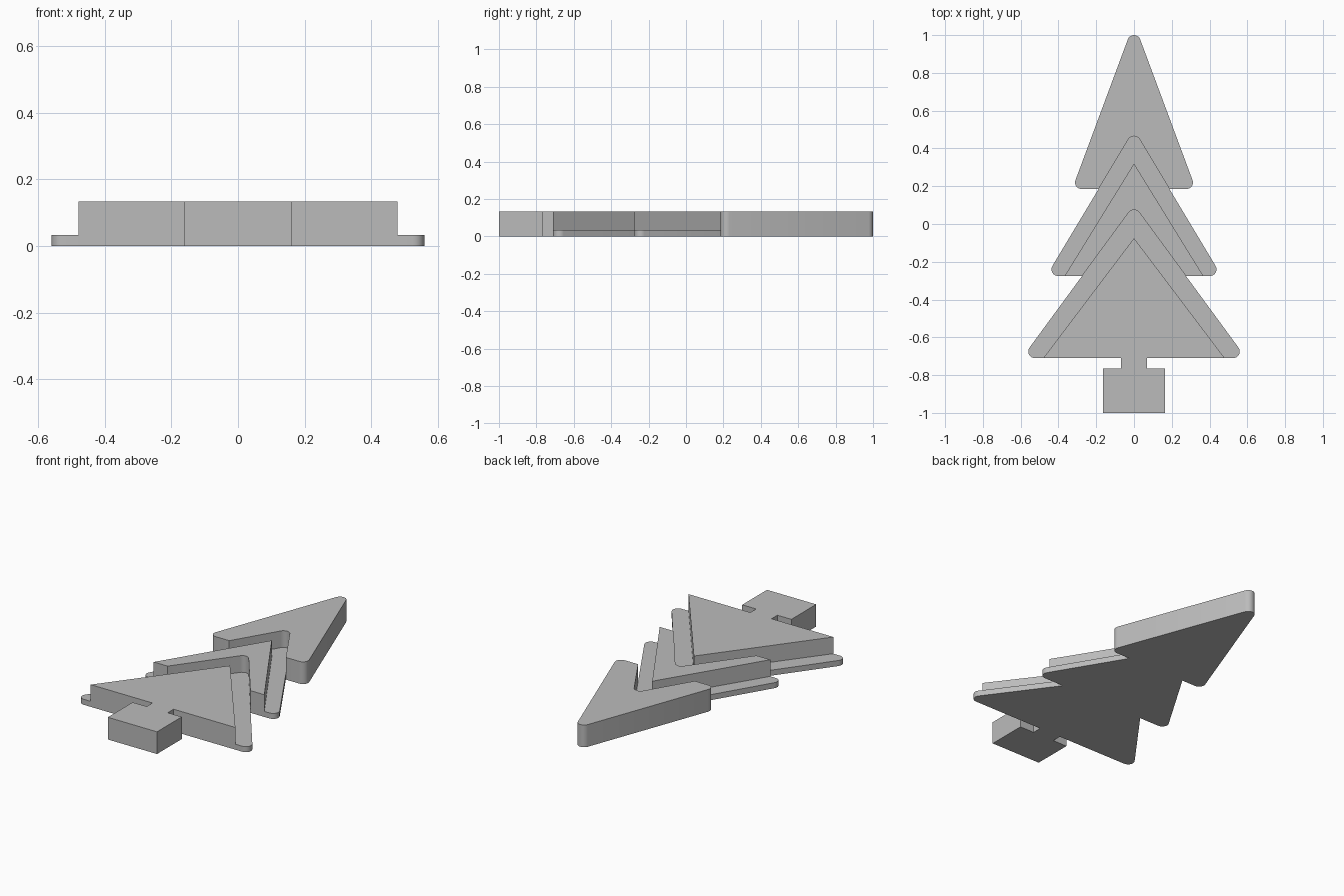
import bpy, bmesh
from math import atan2, pi, cos, sin

cube = bpy.data.objects.get("Cube")
if cube:
    bpy.data.objects.remove(cube, do_unlink=True)

LOW, HIGH, R = 0.033, 0.133, 0.035

grey = bpy.data.materials.new("plain_grey")
grey.use_nodes = True
grey.diffuse_color = (0.5, 0.5, 0.5, 1)
grey.node_tree.nodes["Principled BSDF"].inputs["Base Color"].default_value = (0.5, 0.5, 0.5, 1)


def triangle(apex, half, base):
    return [(half, base), (0, apex), (-half, base)]


def rounded(points, r=R, steps=8):
    """Outline touching the triangle's extents, with round corners."""
    (half, base), (_, apex), _ = points
    pts = triangle(apex - r, half - r, base + r)
    out = []
    for i, (x, y) in enumerate(pts):
        px, py = pts[i - 1]
        nx, ny = pts[(i + 1) % 3]
        start = atan2(px - x, y - py)
        sweep = (atan2(x - nx, ny - y) - start) % (2 * pi)
        for k in range(steps + 1):
            a = start + sweep * k / steps
            out.append((x + r * cos(a), y + r * sin(a)))
    return out


def slab(name, outline, z0, z1):
    bm = bmesh.new()
    face = bm.faces.new([bm.verts.new((x, y, z0)) for x, y in outline])
    up = bmesh.ops.extrude_face_region(bm, geom=[face])["geom"]
    for v in up:
        if isinstance(v, bmesh.types.BMVert):
            v.co.z = z1
    bmesh.ops.recalc_face_normals(bm, faces=bm.faces)
    mesh = bpy.data.meshes.new(name)
    bm.to_mesh(mesh)
    bm.free()
    mesh.materials.append(grey)
    obj = bpy.data.objects.new(name, mesh)
    bpy.context.collection.objects.link(obj)
    return obj


def combine(obj, other, operation):
    """Apply a boolean and discard the helper."""
    other.hide_render = True
    mod = obj.modifiers.new("shape", "BOOLEAN")
    mod.operation, mod.solver, mod.object = operation, "EXACT", other
    graph = bpy.context.evaluated_depsgraph_get()
    mesh = bpy.data.meshes.new_from_object(obj.evaluated_get(graph))
    obj.modifiers.clear()
    obj.data = mesh
    bpy.data.objects.remove(other, do_unlink=True)


top_outline = rounded(triangle(1.0, 0.312, 0.185))
middle_outline = rounded(triangle(0.465, 0.437, -0.275))
bottom_outline = rounded(triangle(0.075, 0.56, -0.71))

# Top tier, notched by the tier below
top = slab("top_tier", top_outline, 0, HIGH)
combine(top, slab("notch", middle_outline, -1, 1), "DIFFERENCE")

# Middle tier: low rounded ledge, raised sharp triangle, notch
middle = slab("middle_tier", middle_outline, 0, LOW)
combine(middle, slab("raised", triangle(0.32, 0.367, -0.275), 0, HIGH), "UNION")
combine(middle, slab("notch", bottom_outline, -1, 1), "DIFFERENCE")

# Bottom tier: low rounded ledge and raised sharp triangle
bottom = slab("bottom_tier", bottom_outline, 0, LOW)
combine(bottom, slab("raised", triangle(-0.075, 0.48, -0.71), 0, HIGH), "UNION")

# Trunk with its narrow neck
side = [(0.163, -1), (0.163, -0.765), (0.07, -0.765), (0.07, -0.71)]
trunk = slab("trunk", side + [(-x, y) for x, y in reversed(side)], 0, HIGH)

# Smooth the round corners, keep the edges sharp
for obj in bpy.context.view_layer.objects:
    obj.select_set(obj in (top, middle, bottom, trunk))
bpy.context.view_layer.objects.active = top
bpy.ops.object.shade_smooth_by_angle(angle=pi / 6)
